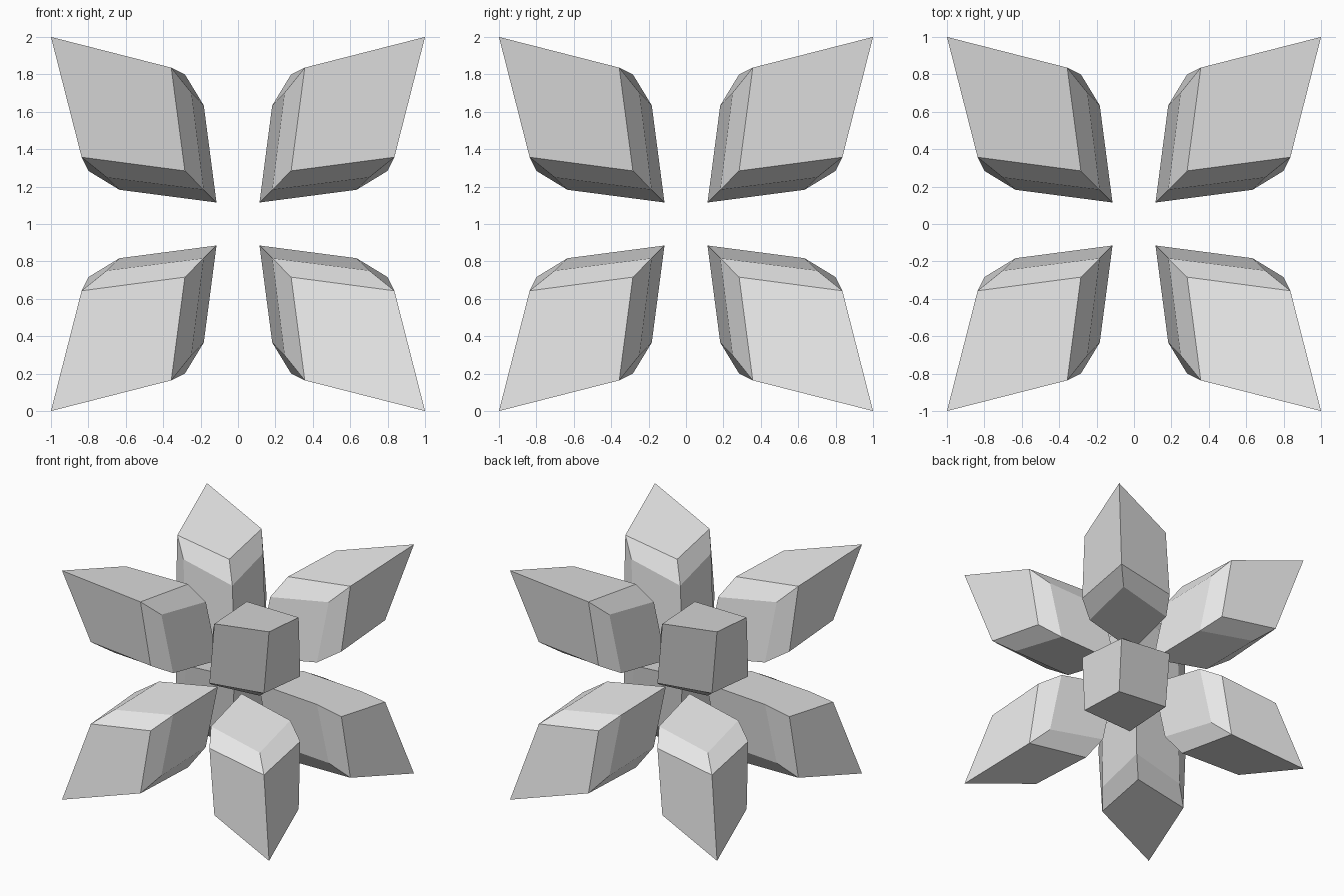
import bpy
import bmesh
from mathutils import Vector

cube = bpy.data.objects.get("Cube")
if cube:
    bpy.data.objects.remove(cube, do_unlink=True)

# Single flat grey
grey = bpy.data.materials.new("light_grey")
grey.use_nodes = True
colour = (0.8, 0.8, 0.8, 1.0)
grey.diffuse_color = colour
grey.node_tree.nodes["Principled BSDF"].inputs["Base Color"].default_value = colour


def corner_ring(bm, special, other):
    """Three vertices, each with one axis set to 'special' and the rest to 'other'."""
    ring = []
    for axis in range(3):
        co = Vector((other, other, other))
        co[axis] = special
        ring.append(bm.verts.new(co))
    return ring


# One crystal: a cube on its corner, with a waist loop around its middle
bm = bmesh.new()
tip = bm.verts.new((1, 1, 1))
root = bm.verts.new((0.115, 0.115, 0.115))
inner_edge = corner_ring(bm, 0.634, 0.183)
inner_corner = corner_ring(bm, 0.249, 0.702)
outer_edge = corner_ring(bm, 0.80, 0.284)
outer_corner = corner_ring(bm, 0.357, 0.836)

for a in range(3):
    b, c = (a + 1) % 3, (a + 2) % 3
    bm.faces.new((root, inner_edge[b], inner_corner[a], inner_edge[c]))
    bm.faces.new((tip, outer_corner[b], outer_edge[a], outer_corner[c]))
    for e in (b, c):
        bm.faces.new((inner_edge[e], outer_edge[e], outer_corner[a], inner_corner[a]))

bmesh.ops.recalc_face_normals(bm, faces=bm.faces)
mesh = bpy.data.meshes.new("corner_crystals")
bm.to_mesh(mesh)
bm.free()
mesh.materials.append(grey)

crystals = bpy.data.objects.new("corner_crystals", mesh)
bpy.context.collection.objects.link(crystals)
crystals.location = (0, 0, 1)

# Repeat the crystal in all eight corners
mirror = crystals.modifiers.new("eight_corners", 'MIRROR')
mirror.use_axis = (True, True, True)
mirror.use_mirror_merge = False
